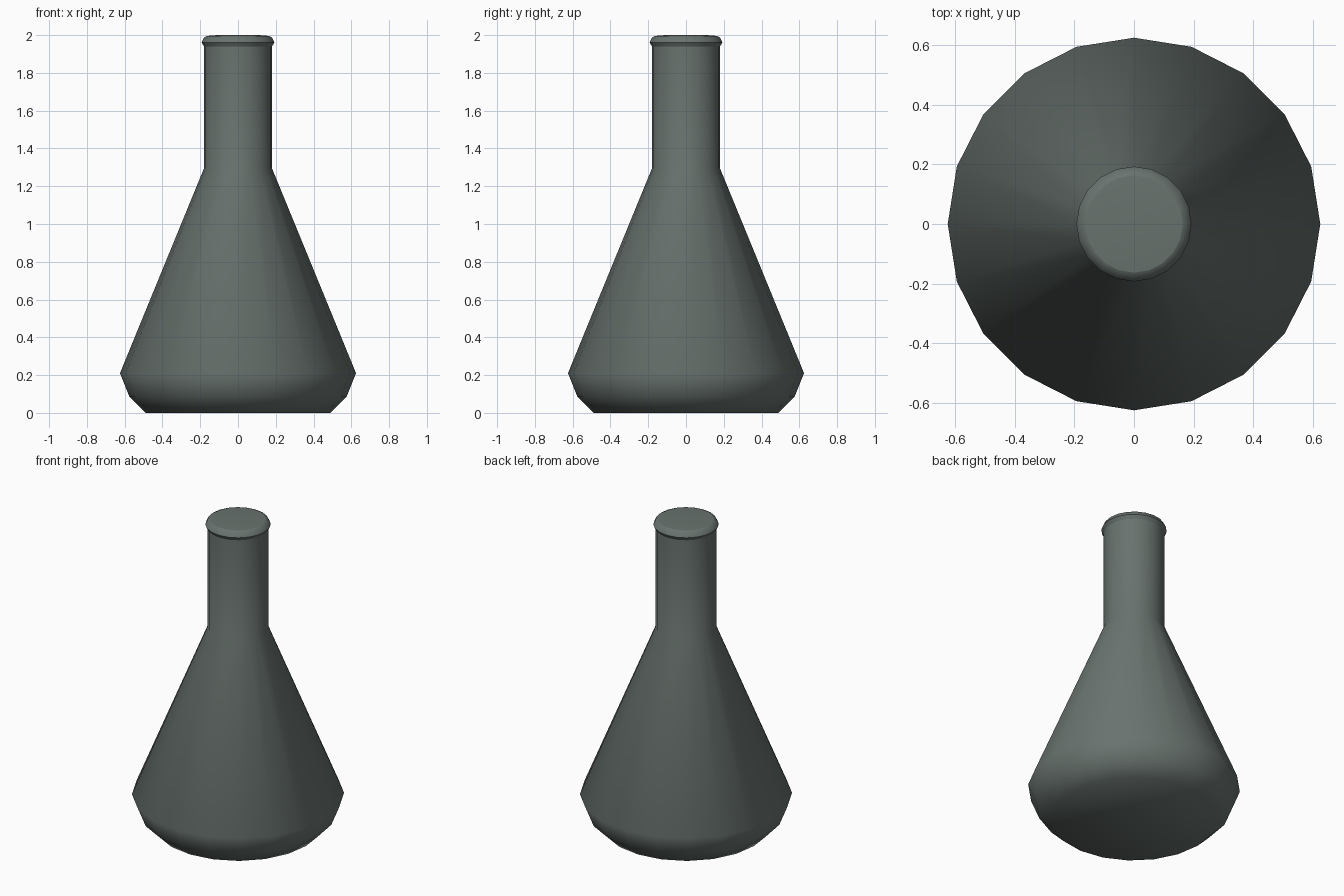
import bpy, bmesh, math

cube = bpy.data.objects.get("Cube")
if cube:
    bpy.data.objects.remove(cube, do_unlink=True)

SIDES = 20

# Single grey-green glass colour
glass = bpy.data.materials.new("grey_green_glass")
glass.use_nodes = True
colour = (0.140, 0.170, 0.156, 1.0)
glass.diffuse_color = colour
glass.node_tree.nodes["Principled BSDF"].inputs["Base Color"].default_value = colour


def lathe(name, profile, sharp_rings=(), cap_bottom=False, cap_top=False):
    """Spin (radius, height) points into a smooth shaded solid of revolution."""
    bm = bmesh.new()
    rings = []
    for r, z in profile:
        rings.append([bm.verts.new((r * math.cos(a), r * math.sin(a), z))
                      for a in (math.tau * i / SIDES for i in range(SIDES))])
    for low, high in zip(rings, rings[1:]):
        for i in range(SIDES):
            j = (i + 1) % SIDES
            bm.faces.new((low[i], low[j], high[j], high[i]))
    if cap_bottom:
        bm.faces.new(rings[0][::-1])
    if cap_top:
        bm.faces.new(rings[-1])
    for f in bm.faces:
        f.smooth = True
    for k in sharp_rings:
        for i in range(SIDES):
            bm.edges.get((rings[k][i], rings[k][(i + 1) % SIDES])).smooth = False
    mesh = bpy.data.meshes.new(name)
    bm.to_mesh(mesh)
    bm.free()
    mesh.materials.append(glass)
    obj = bpy.data.objects.new(name, mesh)
    bpy.context.collection.objects.link(obj)
    return obj


# Rounded base, conical body and straight neck
lathe("flask_body",
      [(0.49, 0), (0.575, 0.085), (0.625, 0.21), (0.18, 1.295), (0.18, 1.94)],
      cap_bottom=True)

# Flared lip with a bevelled upper edge
lathe("flask_lip",
      [(0.18, 1.94), (0.193, 1.962), (0.18, 1.988), (0.163, 1.996)],
      sharp_rings=(1,))

# Shallow cap closing the mouth
lathe("mouth_cap", [(0.163, 1.996), (0.11, 2.0)], cap_top=True)
